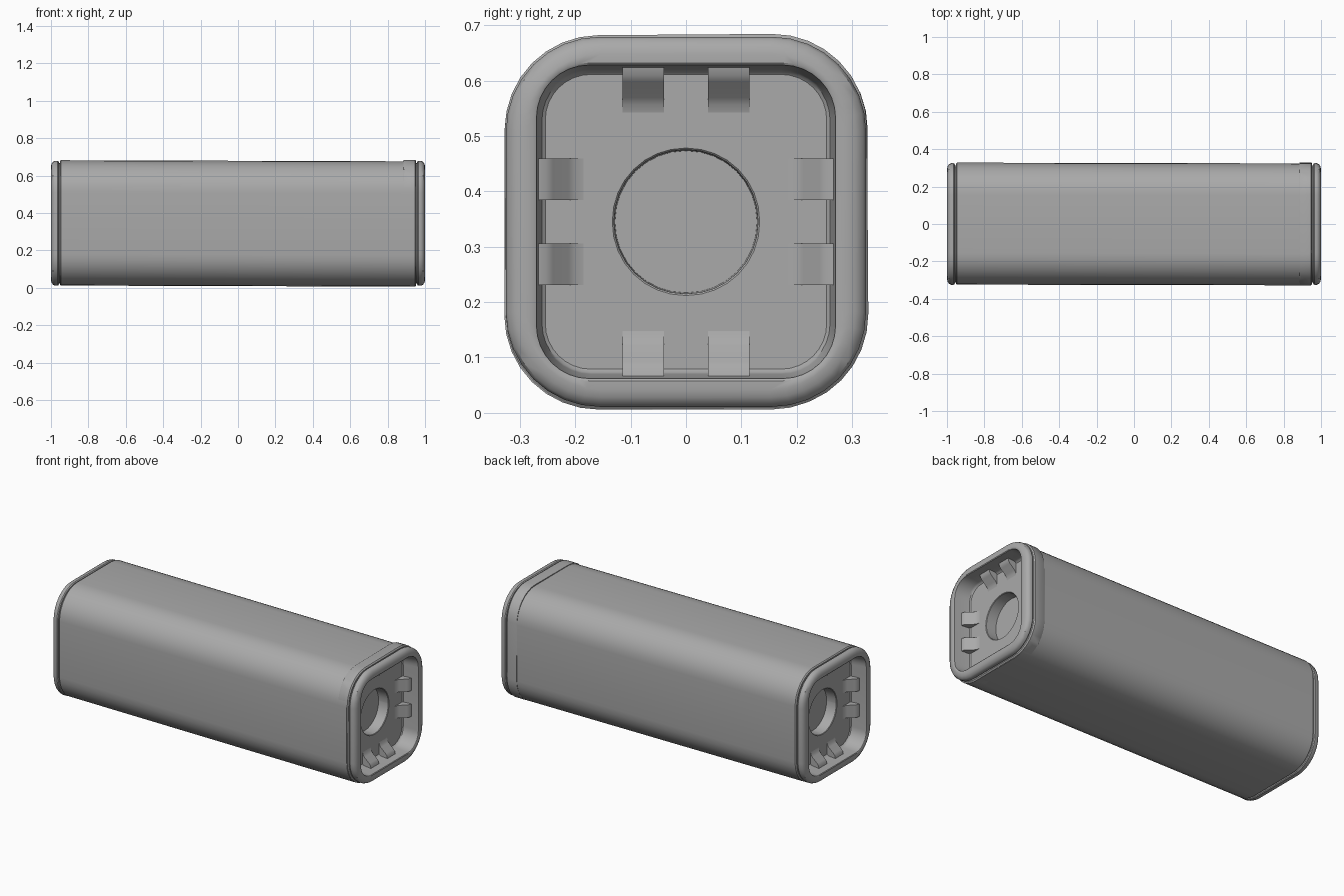
import bpy, bmesh, math
from mathutils import Matrix, Vector

CZ = 0.345      # height of the long axis
SEG = 8         # segments per rounded corner

cube = bpy.data.objects.get("Cube")
if cube:
    bpy.data.objects.remove(cube)

grey = bpy.data.materials.new("plain grey")
grey.use_nodes = True
grey.diffuse_color = (0.4, 0.4, 0.4, 1)
grey.node_tree.nodes["Principled BSDF"].inputs["Base Color"].default_value = (0.4, 0.4, 0.4, 1)


def ring(x, hy, hz, r, dy=0.0, dz=0.0):
    """Rounded rectangle across the long axis, counted from +y towards +z."""
    points = []
    for c, (sy, sz) in enumerate([(1, 1), (-1, 1), (-1, -1), (1, -1)]):
        for k in range(SEG + 1):
            a = math.pi / 2 * (c + k / SEG)
            points.append(Vector((x, sy * (hy - r) + r * math.cos(a) + dy,
                                  CZ + sz * (hz - r) + r * math.sin(a) + dz)))
    return points


def finish(name, bm, angle=35):
    bmesh.ops.recalc_face_normals(bm, faces=bm.faces)
    mesh = bpy.data.meshes.new(name)
    bm.to_mesh(mesh)
    bm.free()
    mesh.materials.append(grey)
    obj = bpy.data.objects.new(name, mesh)
    bpy.context.collection.objects.link(obj)
    bpy.ops.object.select_all(action='DESELECT')
    bpy.context.view_layer.objects.active = obj
    obj.select_set(True)
    bpy.ops.object.shade_smooth_by_angle(angle=math.radians(angle))
    return obj


def loft(name, rings, close_end=False, loop=False, turn=None):
    """Skin a series of rings."""
    bm = bmesh.new()
    rows = [[bm.verts.new(p) for p in r] for r in rings]
    pairs = list(zip(rows, rows[1:]))
    if loop:
        pairs.append((rows[-1], rows[0]))
    n = len(rows[0])
    for a, b in pairs:
        for i in range(n):
            j = (i + 1) % n
            bm.faces.new((a[i], a[j], b[j], b[i]))
    if close_end:
        bm.faces.new(rows[-1])
    if turn:
        bmesh.ops.transform(bm, matrix=turn, verts=bm.verts)
    return finish(name, bm)


# Main tube, dipping very slightly towards the collar end
loft("tube_body", [
    ring(-0.953, 0.29, 0.30, 0.14, 0.002, 0.002),
    ring(-0.953, 0.320, 0.330, 0.165, 0.002, 0.002),
    ring(-0.947, 0.326, 0.335, 0.17, 0.002, 0.002),
    ring(0.945, 0.326, 0.335, 0.17, -0.002, -0.004),
    ring(0.949, 0.29, 0.30, 0.14, -0.002, -0.004),
])

# Collar band near one end, a touch twisted on the tube
twist = Matrix.Translation((0, 0, CZ)) @ Matrix.Rotation(math.radians(0.4), 4, 'X') @ Matrix.Translation((0, 0, -CZ))
loft("collar_band", [
    ring(0.885, 0.30, 0.31, 0.15),
    ring(0.885, 0.325, 0.336, 0.17, 0.001),
    ring(0.889, 0.327, 0.338, 0.17, 0.001),
    ring(0.947, 0.327, 0.338, 0.17, 0.001),
    ring(0.953, 0.321, 0.331, 0.165, 0.001),
    ring(0.953, 0.29, 0.30, 0.14),
], loop=True, turn=twist)

# Gusset side profile: distance in from the wall, height above the floor
GUSSET = [(-0.01, -0.005), (-0.01, 0.055), (0.008, 0.052), (0.02, 0.043),
          (0.048, 0.012), (0.06, 0.004), (0.075, 0.0), (0.075, -0.005)]
FLOOR = 0.90


def gusset(name, side, quarter, offset):
    """Ramp from the recess wall down to the floor, on one of four walls."""
    wall = 0.26 if quarter % 2 == 0 else 0.272
    half = 0.0375
    bm = bmesh.new()
    rot = Matrix.Rotation(math.pi / 2 * quarter, 4, 'X')
    ends = []
    for t in (offset - half, offset + half):
        row = []
        for inward, up in GUSSET:
            p = rot @ Vector((FLOOR + up, wall - inward, t))
            row.append(bm.verts.new((side * p.x, p.y, p.z + CZ)))
        ends.append(row)
    a, b = ends
    n = len(a)
    for i in range(n):
        j = (i + 1) % n
        bm.faces.new((a[i], a[j], b[j], b[i]))
    bm.faces.new(a)
    bm.faces.new(b)
    finish(name, bm, 50)


# End caps: rounded rim, recessed floor and a round central pocket
for label, side in (("left", 1), ("right", -1)):
    profile = [
        (0.945, 0.29, 0.30, 0.14), (0.950, 0.314, 0.322, 0.16),
        (0.957, 0.314, 0.322, 0.16), (0.959, 0.321, 0.330, 0.165),
        (0.964, 0.325, 0.334, 0.17), (0.978, 0.325, 0.334, 0.17),
        (0.989, 0.320, 0.329, 0.165), (0.997, 0.307, 0.317, 0.155),
        (1.0, 0.293, 0.303, 0.14), (1.0, 0.276, 0.287, 0.10),
        (0.997, 0.270, 0.283, 0.095), (0.915, 0.262, 0.275, 0.09),
        (0.905, 0.260, 0.272, 0.088), (FLOOR, 0.254, 0.266, 0.082),
        (FLOOR, 0.133, 0.133, 0.131), (0.897, 0.130, 0.130, 0.128),
        (0.835, 0.128, 0.128, 0.126),
    ]
    loft(label + "_end_cap", [ring(side * x, hy, hz, r) for x, hy, hz, r in profile],
         close_end=True)
    for quarter in range(4):
        for k, offset in enumerate((-0.077, 0.077)):
            gusset(f"{label}_gusset_{quarter}_{k}", side, quarter, offset)
